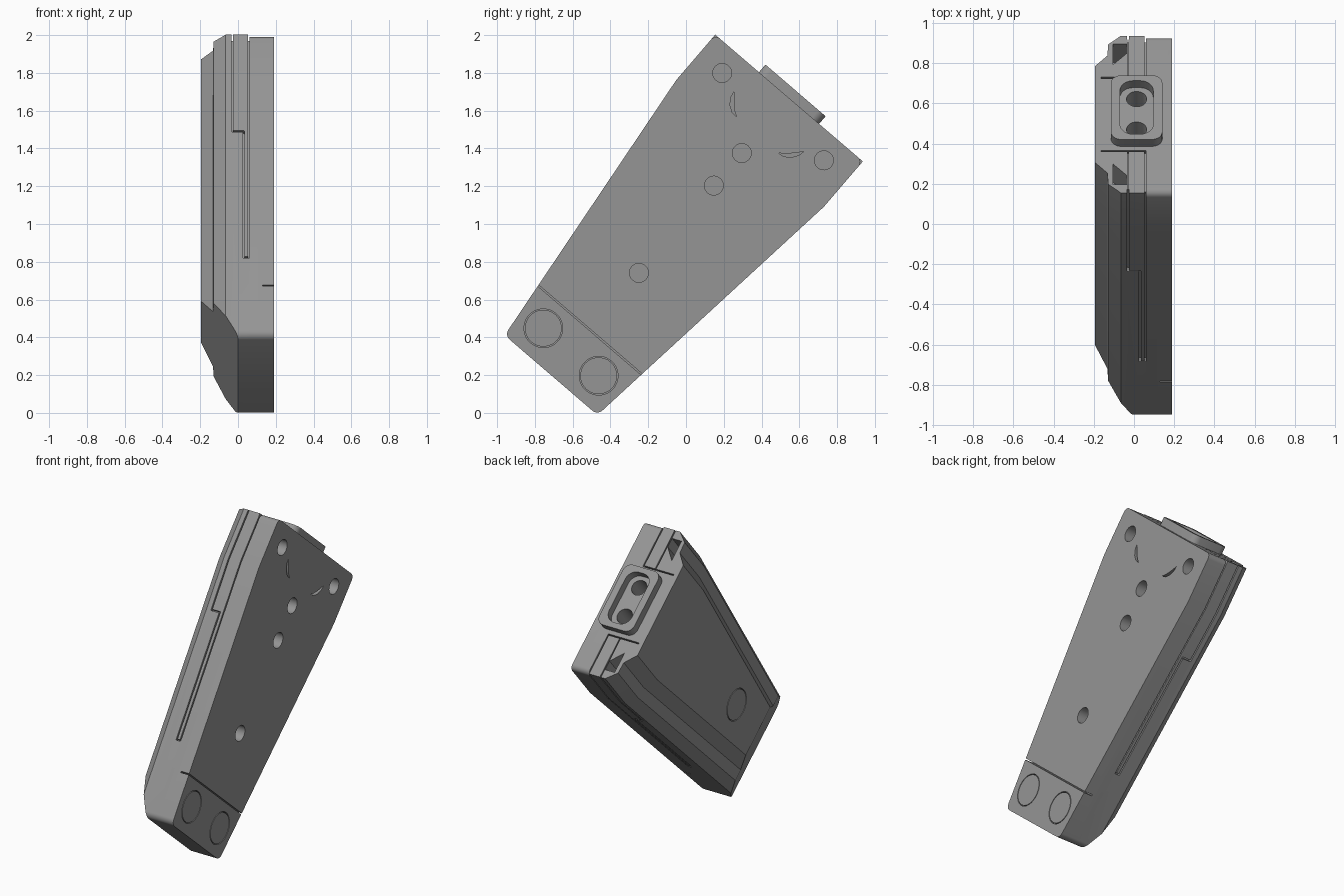
import bpy, bmesh, math
from mathutils import Vector

cube = bpy.data.objects.get("Cube")
if cube:
    bpy.data.objects.remove(cube, do_unlink=True)

grey = bpy.data.materials.new("mid_grey")
grey.use_nodes = True
COLOUR = (0.3, 0.3, 0.3, 1)
grey.diffuse_color = COLOUR
grey.node_tree.nodes["Principled BSDF"].inputs["Base Color"].default_value = COLOUR

TOP, KNEE, BOTTOM = 1.62, 1.303, -0.314
W_TOP, W_BOTTOM = 0.515, 0.324
FRONT, SEAM, BACK = 0.19, 0.06, -0.195


def place(x, s, v):
    """Tilted frame: s runs across the body, v runs along it."""
    a = math.radians(40.65)
    u = s - 0.672
    return Vector((x, u * math.cos(a) + v * math.sin(a),
                   v * math.cos(a) - u * math.sin(a)))


def loft(name, loops, ring=False):
    """Skin a list of (x, s, v) loops; capped, or closed into a ring."""
    bm = bmesh.new()
    rows = [[bm.verts.new(place(*p)) for p in loop] for loop in loops]
    n = len(rows[0])
    pairs = list(zip(rows, rows[1:]))
    if ring:
        pairs.append((rows[-1], rows[0]))
    else:
        bm.faces.new(rows[0])
        bm.faces.new(rows[-1])
    for a, b in pairs:
        for i in range(n):
            j = (i + 1) % n
            bm.faces.new((a[i], a[j], b[j], b[i]))
    bmesh.ops.recalc_face_normals(bm, faces=bm.faces)
    mesh = bpy.data.meshes.new(name)
    bm.to_mesh(mesh)
    bm.free()
    mesh.materials.append(grey)
    obj = bpy.data.objects.new(name, mesh)
    bpy.context.collection.objects.link(obj)
    return obj


def round_corners(points, radii, steps=6):
    """Replace each polygon corner with an arc-like curve."""
    out = []
    for i, (p, r) in enumerate(zip(points, radii)):
        p = Vector(p)
        if r == 0:
            out.append(p)
            continue
        a = p + (Vector(points[i - 1]) - p).normalized() * r
        b = p + (Vector(points[(i + 1) % len(points)]) - p).normalized() * r
        for k in range(steps + 1):
            t = k / steps
            w = 2 * t * (1 - t) * 0.7071
            total = (1 - t) ** 2 + w + t ** 2
            out.append((a * (1 - t) ** 2 + p * w + b * t ** 2) / total)
    return out


def circle(s, v, r, n=32):
    return [(s + r * math.cos(math.tau * k / n), v + r * math.sin(math.tau * k / n))
            for k in range(n)]


def along_x(name, poly, x0, x1):
    return loft(name, [[(x, s, v) for s, v in poly] for x in (x0, x1)])


def along_v(name, poly, v0, v1):
    return loft(name, [[(x, s, v) for x, s in poly] for v in (v0, v1)])


def box(x0, x1, s0, s1, v0, v1):
    return along_x("box_cutter", [(s0, v0), (s1, v0), (s1, v1), (s0, v1)], x0, x1)


def ring_groove(s, v, x0, x1, r=0.1, half=0.0025):
    big, small = circle(s, v, r + half), circle(s, v, r - half)
    sections = [(big, x0), (big, x1), (small, x1), (small, x0)]
    return loft("ring_cutter", [[(x, *p) for p in c] for c, x in sections], ring=True)


def half_width(v):
    return W_TOP if v >= KNEE else W_BOTTOM + (W_TOP - W_BOTTOM) * (v - BOTTOM) / (KNEE - BOTTOM)


def side_strip(side, x0, x1, v0, v1, depth=0.025):
    """Thin cutter that follows the bent side wall."""
    vs = [v0, KNEE, v1] if v0 < KNEE < v1 else [v0, v1]
    outer = [(side * (half_width(v) + 0.02), v) for v in vs]
    inner = [(side * (half_width(v) - depth), v) for v in reversed(vs)]
    return along_x("seam_cutter", outer + inner, x0, x1)


def outline(inset, top_round):
    wt, wb = W_TOP - inset, W_BOTTOM - inset
    pts = [(-wb, BOTTOM), (wb, BOTTOM), (wt, KNEE), (wt, TOP), (-wt, TOP), (-wt, KNEE)]
    return round_corners(pts, [0.035, 0.035, 0, top_round, top_round, 0])


def carve(obj, cutters):
    for c in cutters:
        c.hide_render = True
        m = obj.modifiers.new("cut", 'BOOLEAN')
        m.operation, m.solver, m.object = 'DIFFERENCE', 'MANIFOLD', c
    bpy.context.view_layer.update()
    done = obj.evaluated_get(bpy.context.evaluated_depsgraph_get())
    mesh = bpy.data.meshes.new_from_object(done)
    obj.modifiers.clear()
    obj.data = mesh


# Main shell: stepped and chamfered towards the back
levels = [(SEAM, 0), (-0.065, 0), (-0.129, 0.057), (-0.132, 0.13), (BACK, 0.2)]
shell = loft("main_shell", [[(x, *p) for p in outline(inset, 0)] for x, inset in levels])

# Flat front plate with rounded corners
plate = along_x("front_plate", outline(0, 0.033), SEAM, FRONT)

# Sloped foot of the shell
slope = loft("slope_cutter", [[(BACK - 0.1, s, 0.247), (BACK - 0.1, s, -1),
                               (0.005, s, -1), (0.005, s, -0.323)] for s in (-1, 1)])

# Sockets in the raised port, shared by shell and plate
PORT_X = 0.013
sockets = [along_v("socket_cutter", circle(PORT_X, s, 0.05), 1.45, 1.8) for s in (-0.1, 0.1)]

# Shell seams, corner pockets and back ring
cuts = [slope, ring_groove(0, 0.4, BACK - 0.02, BACK + 0.02)]
for side in (-1, 1):
    cuts += [side_strip(side, -0.034, -0.026, 0.98, TOP + 0.1),
             side_strip(side, -0.033, 0.033, 0.975, 0.984, 0.024),
             side_strip(side, 0.026, 0.034, 0.18, 0.981, 0.026),
             side_strip(side, 0.027, SEAM + 0.01, 0.176, 0.184, 0.024),
             side_strip(side, 0.053, SEAM + 0.02, 0.181, TOP + 0.11)]
    near, far = sorted((side * 0.24, side * 0.6))
    cuts += [box(-0.165, SEAM + 0.03, side * 0.24 - 0.004, side * 0.24 + 0.004, 1.595, 1.7),
             box(-0.0335, -0.0265, near, far, 1.597, 1.71),
             box(0.0525, SEAM + 0.04, near, far, 1.598, 1.72),
             along_v("pocket_cutter", [(-0.105, side * 0.46), (-0.036, side * 0.46),
                                       (-0.036, side * 0.40), (-0.105, side * 0.325)], 1.48, 1.73)]
carve(shell, cuts + sockets)

# Plate holes, crescents, cross groove and foot rings
plate_cuts = [along_x("hole_cutter", circle(s, v, 0.05), 0.10, 0.3)
              for s, v in [(-0.355, 1.49), (0.355, 1.49), (0, 1.236), (0, 1.009), (0, 0.4)]]
plate_cuts.append(box(0.13, 0.3, -0.6, 0.6, -0.002, 0.006))
for side in (-1, 1):
    crescent = [(0.243, 1.456), (0.237, 1.425), (0.214, 1.389), (0.18, 1.367),
                (0.146, 1.363), (0.173, 1.38), (0.198, 1.404), (0.222, 1.43)]
    plate_cuts.append(along_x("crescent_cutter", [(side * s, v) for s, v in crescent], 0.13, 0.3))
    plate_cuts.append(ring_groove(side * 0.193, -0.152, 0.17, 0.21))
carve(plate, plate_cuts + sockets)


# Raised port collar on the top end
def rounded_rect(hx, hs, r):
    pts = [(PORT_X - hx, -hs), (PORT_X + hx, -hs), (PORT_X + hx, hs), (PORT_X - hx, hs)]
    return round_corners(pts, [r] * 4)


wide, narrow = rounded_rect(0.128, 0.21, 0.05), rounded_rect(0.083, 0.175, 0.065)
collar = [(wide, TOP - 0.01), (wide, TOP + 0.053), (narrow, TOP + 0.053), (narrow, TOP - 0.01)]
port = loft("port_collar", [[(x, s, v) for x, s in c] for c, v in collar], ring=True)

# Remove cutters, then shade curved walls
for obj in list(bpy.data.objects):
    if obj.name.split(".")[0].endswith("_cutter"):
        bpy.data.objects.remove(obj, do_unlink=True)
bpy.ops.object.select_all(action='DESELECT')
for obj in (shell, plate, port):
    obj.select_set(True)
bpy.context.view_layer.objects.active = shell
bpy.ops.object.shade_smooth_by_angle(angle=math.radians(25))
